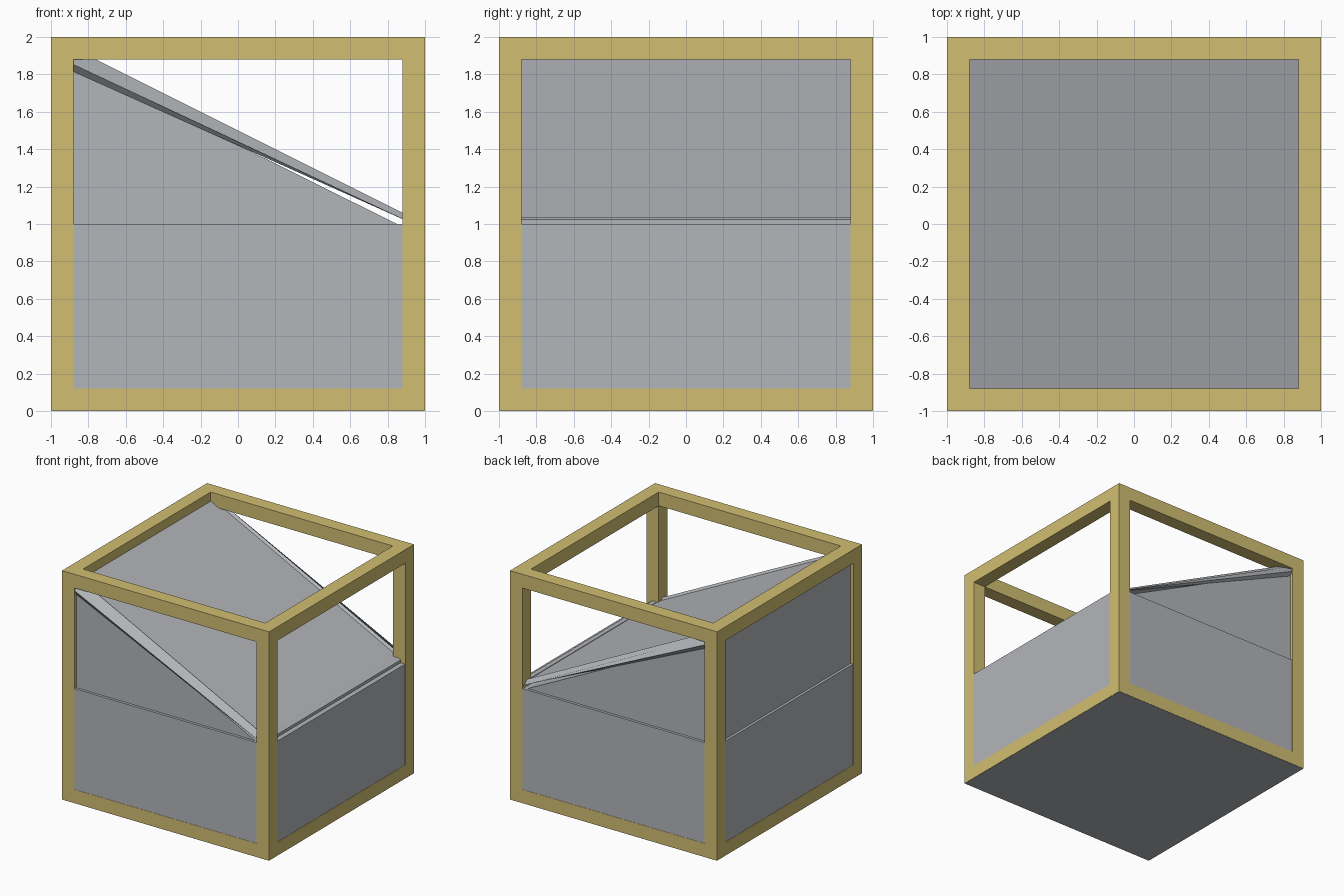
import bpy, bmesh

if "Cube" in bpy.data.objects:
    bpy.data.objects.remove(bpy.data.objects["Cube"])


def material(name, rgb):
    m = bpy.data.materials.new(name)
    m.diffuse_color = (*rgb, 1)
    m.use_nodes = True
    m.node_tree.nodes["Principled BSDF"].inputs["Base Color"].default_value = m.diffuse_color
    return m


yellow = material("straw yellow", (0.64, 0.52, 0.17))
grey = material("cool grey", (0.45, 0.465, 0.49))


def make(name, bm, mat):
    bmesh.ops.recalc_face_normals(bm, faces=bm.faces)
    me = bpy.data.meshes.new(name)
    bm.to_mesh(me)
    bm.free()
    me.materials.append(mat)
    ob = bpy.data.objects.new(name, me)
    bpy.context.collection.objects.link(ob)
    return ob


def add_box(bm, lo, hi):
    verts = bmesh.ops.create_cube(bm, size=1)["verts"]
    for v in verts:
        v.co = [(a + b) / 2 + c * (b - a) for a, b, c in zip(lo, hi, v.co)]


def add_prism(bm, profile, x0, x1, height):
    """Sweep a (y, offset) profile from x0 to x1 along the roof slope."""
    ends = [[bm.verts.new((x, y, height(x, h))) for y, h in profile]
            for x in (x0, x1)]
    n = len(profile)
    for i in range(n):
        j = (i + 1) % n
        bm.faces.new((ends[0][i], ends[0][j], ends[1][j], ends[1][i]))
    bm.faces.new(ends[0])
    bm.faces.new(ends[1][::-1])


# Cube frame: twelve square beams
W = 0.12
I = 1 - W
B = 0.002
bm = bmesh.new()
for s in (-1, 1):
    a0, a1 = sorted((s, s * I))
    for z0, z1 in ((B, W), (2 - W, 2)):
        add_box(bm, (-1, a0, z0), (1, a1, z1))
        add_box(bm, (a0, -I, z0), (a1, I, z1))
    for t in (-1, 1):
        b0, b1 = sorted((t, t * I))
        add_box(bm, (a0, b0, W), (a1, b1, 2 - W))
make("frame", bm, yellow)

# Lower block, filling the bottom half of the frame
bm = bmesh.new()
add_box(bm, (-0.998, -0.998, 0), (0.998, 0.998, 1))
make("lower_block", bm, grey)

# Upper wedge walls, set back from the block
X0, X1, WALL = -0.975, 0.94, 0.975
bm = bmesh.new()
tri = [(X0, 1), (0.85, 1), (X0, 1.42 - 0.5 * X0)]
ends = [[bm.verts.new((x, y, z)) for x, z in tri] for y in (-WALL, WALL)]
for i in range(3):
    j = (i + 1) % 3
    bm.faces.new((ends[0][i], ends[0][j], ends[1][j], ends[1][i]))
for e in ends:
    bm.faces.new(e)
make("wedge_walls", bm, grey)

# Sloping roof slab with raised, chamfered side rims
half = [(0.915, 1.48), (0.935, 1.50), (0.965, 1.47), (0.995, 1.41), (0.974, 1.37)]
profile = half + [(-y, h) for y, h in reversed(half)]
bm = bmesh.new()
add_prism(bm, profile, X0, X1, lambda x, h: max(h - 0.5 * x, 0.999))
bmesh.ops.remove_doubles(bm, verts=bm.verts, dist=0.0001)
make("sloping_roof", bm, grey)

# Low lip across the bottom edge of the roof
bm = bmesh.new()
lip = [(0.90, 1.0), (0.955, 1.0), (0.955, 1.025), (0.93, 1.037), (0.90, 1.035)]
ends = [[bm.verts.new((x, y, z)) for x, z in lip] for y in (-0.965, 0.965)]
for i in range(5):
    j = (i + 1) % 5
    bm.faces.new((ends[0][i], ends[0][j], ends[1][j], ends[1][i]))
for e in ends:
    bm.faces.new(e)
make("roof_lip", bm, grey)
